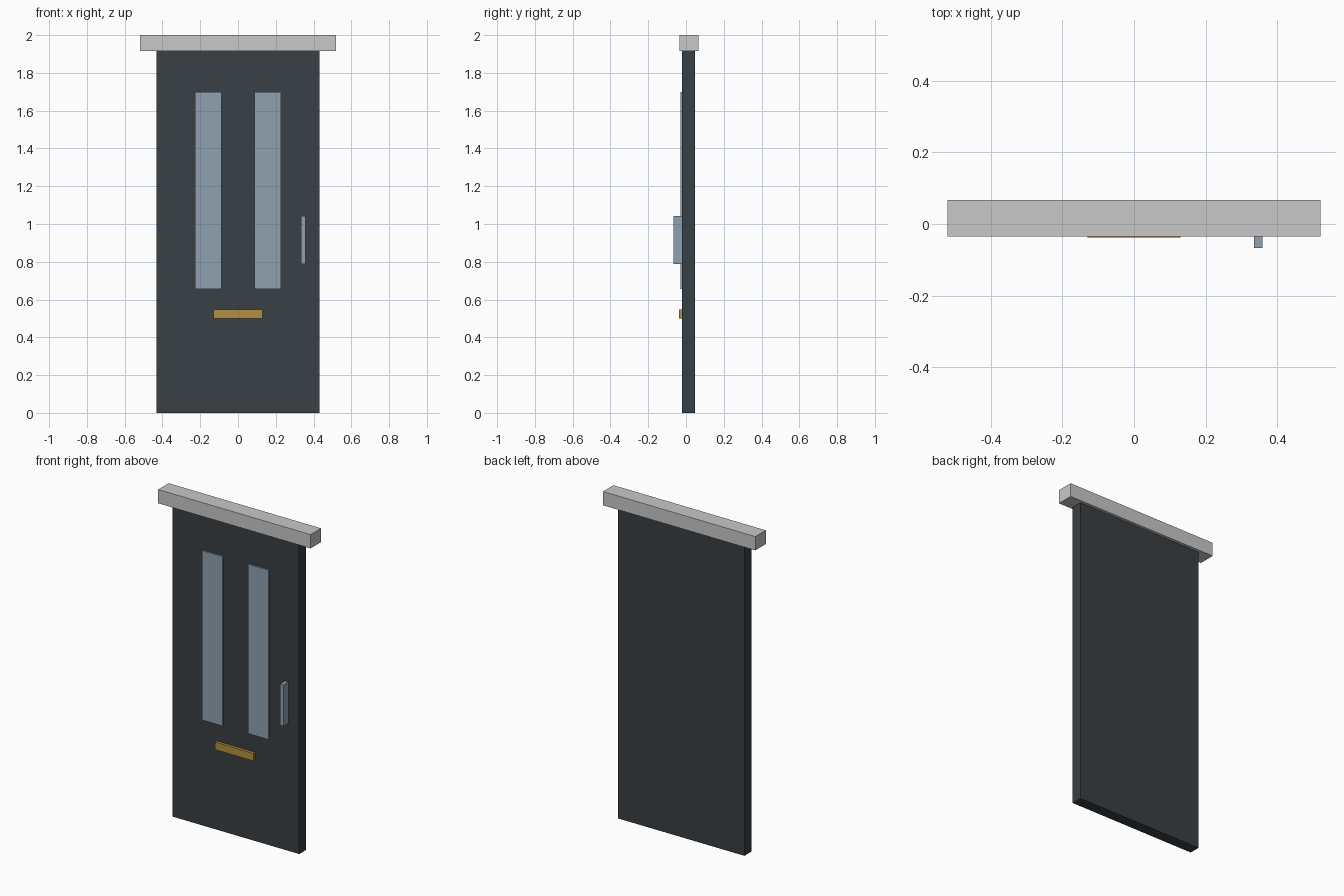
import bpy
import bmesh
from mathutils import Vector

cube = bpy.data.objects.get("Cube")
if cube:
    bpy.data.objects.remove(cube, do_unlink=True)


def material(name, r, g, b):
    mat = bpy.data.materials.new(name)
    mat.use_nodes = True
    mat.diffuse_color = (r, g, b, 1)
    mat.node_tree.nodes["Principled BSDF"].inputs["Base Color"].default_value = (r, g, b, 1)
    return mat


def box(name, low, high, mat):
    """Box between two opposite corners."""
    low, high = Vector(low), Vector(high)
    bm = bmesh.new()
    bmesh.ops.create_cube(bm, size=1)
    bmesh.ops.scale(bm, vec=high - low, verts=bm.verts)
    bmesh.ops.translate(bm, vec=(low + high) / 2, verts=bm.verts)
    mesh = bpy.data.meshes.new(name)
    bm.to_mesh(mesh)
    bm.free()
    mesh.materials.append(mat)
    obj = bpy.data.objects.new(name, mesh)
    bpy.context.collection.objects.link(obj)
    return obj


charcoal = material("charcoal paint", 0.041, 0.050, 0.058)
stone = material("light grey stone", 0.578, 0.578, 0.578)
glass = material("blue grey glass", 0.275, 0.356, 0.430)
brass = material("brass", 0.445, 0.274, 0.052)

FRONT = -0.02  # front face of the door leaf

# Door leaf and the lintel above it
box("door_leaf", (-0.432, FRONT, 0), (0.432, 0.048, 1.915), charcoal)
box("lintel", (-0.52, -0.035, 1.915), (0.52, 0.067, 2), stone)

# Two tall glass panes
for side, x in (("right", -0.157), ("left", 0.157)):
    box(side + "_pane", (x - 0.07, FRONT - 0.009, 0.655),
        (x + 0.07, FRONT, 1.70), glass)

# Pull handle and letter plate
box("pull_handle", (0.334, -0.067, 0.787), (0.358, FRONT, 1.042), glass)
box("letter_plate", (-0.13, -0.037, 0.50), (0.13, FRONT, 0.547), brass)
